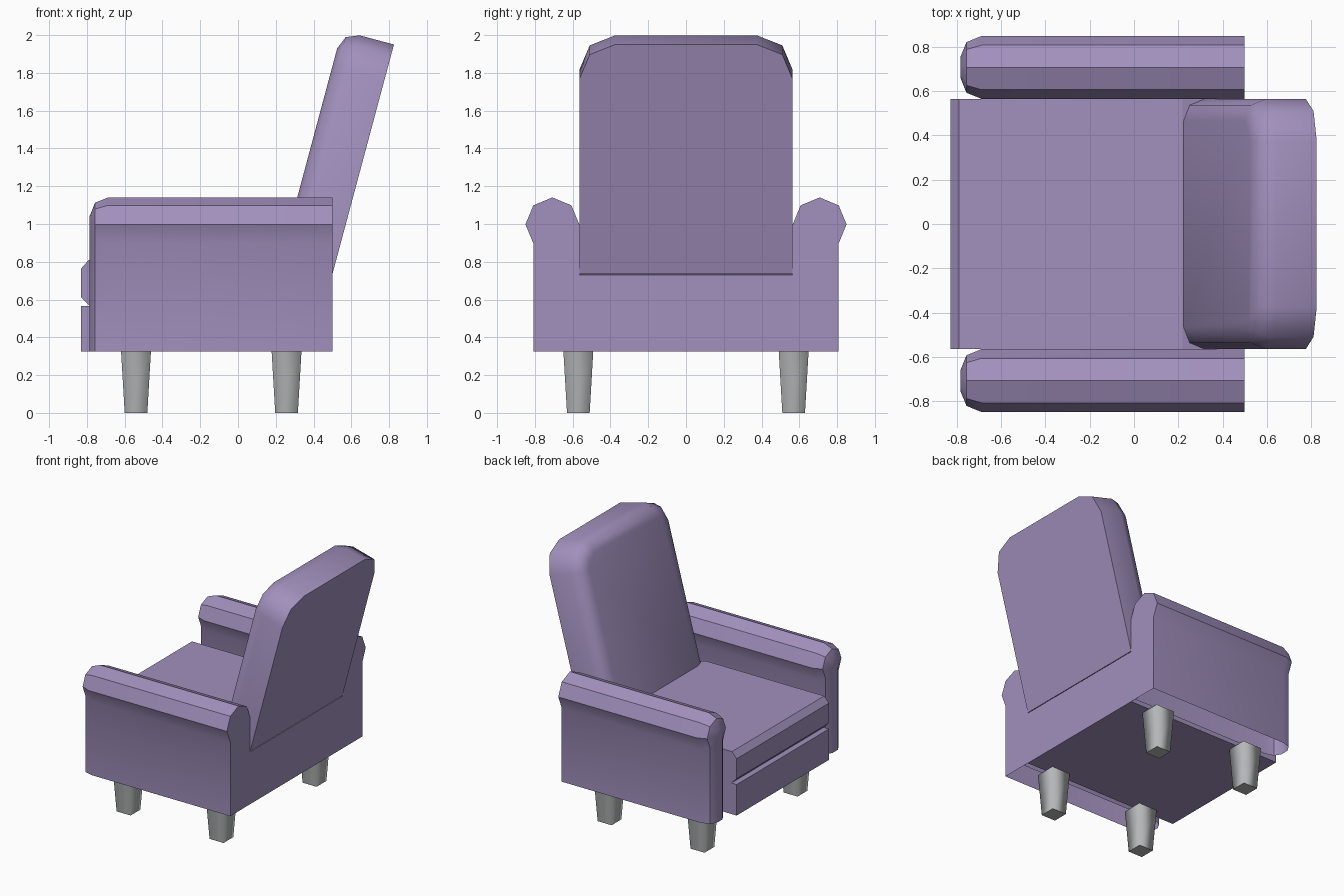
import bpy, bmesh, math
from mathutils import Vector

cube = bpy.data.objects.get("Cube")
if cube:
    bpy.data.objects.remove(cube, do_unlink=True)


def material(name, rgb):
    m = bpy.data.materials.new(name)
    m.use_nodes = True
    m.diffuse_color = (*rgb, 1)
    m.node_tree.nodes["Principled BSDF"].inputs["Base Color"].default_value = (*rgb, 1)
    return m


PURPLE = material("purple fabric", (0.36, 0.28, 0.51))
GREY = material("grey metal", (0.46, 0.47, 0.475))


def loft(name, loops, mat, closed=True, start=True, end=True, smooth=40):
    """Skin a list of equally long point loops and cap the ends."""
    bm = bmesh.new()
    rings = [[bm.verts.new(p) for p in loop] for loop in loops]
    n = len(rings[0])
    for a, b in zip(rings, rings[1:]):
        for i in range(n if closed else n - 1):
            j = (i + 1) % n
            bm.faces.new((a[i], a[j], b[j], b[i]))
    if start:
        bm.faces.new(rings[0])
    if end:
        bm.faces.new(rings[-1])
    bmesh.ops.recalc_face_normals(bm, faces=bm.faces)
    me = bpy.data.meshes.new(name)
    bm.to_mesh(me)
    bm.free()
    me.materials.append(mat)
    ob = bpy.data.objects.new(name, me)
    bpy.context.collection.objects.link(ob)
    bpy.ops.object.select_all(action='DESELECT')
    ob.select_set(True)
    bpy.context.view_layer.objects.active = ob
    bpy.ops.object.shade_smooth_by_angle(angle=math.radians(smooth))
    return ob


BACK, FLOOR, HALF = 0.5, 0.325, 0.565
ROUND = ((0.097, 0), (0.028, 0.028), (0, 0.097))   # depth, inset of a rounded edge


def arm_profile(side, inset=0):
    """Octagonal roll on top of straight walls, from outer to inner foot."""
    r = 0.1425 - inset
    roll = [(0.7075 + r * math.cos(a), 0.998 + r * math.sin(a))
            for a in (math.radians(d) for d in range(-45, 226, 45))]
    pts = [(roll[0][0], FLOOR)] + roll + [(roll[-1][0], FLOOR)]
    return [(side * y, z) for y, z in pts]


# Armrests, rounded at the front and open underneath
for side, label in ((1, "left"), (-1, "right")):
    stations = [(BACK, 0)] + [(-0.785 + d, i) for d, i in ROUND]
    loops = [[(x, y, z) for y, z in arm_profile(side, i)] for x, i in stations]
    arm = loft(label + "_armrest", loops, PURPLE, closed=False, start=False)
    me = arm.data
    # Outward direction of the open shell follows the roll's top face
    top = max(me.polygons, key=lambda p: p.center.z)
    if top.normal.z < 0:
        me.flip_normals()

# One-piece rear panel joining both armrests
half = arm_profile(1)[:-2] + [(HALF, 0.998), (HALF, 0.73)]
outline = half + [(-y, z) for y, z in reversed(half)]
panel = loft("rear_panel", [[(BACK, y, z) for y, z in outline]], PURPLE, end=False)
if panel.data.polygons[0].normal.x < 0:
    panel.data.flip_normals()

# Seat base and cushion: side profiles extruded across the width
base = [(-0.83, FLOOR), (BACK, FLOOR), (BACK, 0.565), (-0.83, 0.565)]
cushion = [(-0.785, 0.565), (BACK, 0.565), (BACK, 0.73), (0.22, 0.81),
           (-0.79, 0.81), (-0.83, 0.765), (-0.83, 0.61)]
for name, prof in (("seat_base", base), ("seat_cushion", cushion)):
    loft(name, [[(x, y, z) for x, z in prof] for y in (-HALF, HALF)], PURPLE, smooth=10)

# Reclined backrest: flat behind, rounded front edge, clipped upper corners
tilt = math.radians(15)
up = Vector((math.sin(tilt), 0, math.cos(tilt)))
back = Vector((math.cos(tilt), 0, -math.sin(tilt)))
origin = Vector((BACK, 0, 0.735))


def backrest_loop(depth, inset):
    w, h = HALF - inset, 1.258 - inset
    r = 0.19 - inset
    half = [(w, 0), (w, h - r), (w - 0.29 * r, h - 0.29 * r), (w - r, h)]
    pts = half + [(-y, u) for y, u in reversed(half)]
    return [origin + back * depth + up * u + Vector((0, y, 0)) for y, u in pts]


sections = [(0, 0)] + [(-0.285 + d, i) for d, i in ROUND]
loft("backrest", [backrest_loop(d, i) for d, i in sections], PURPLE, smooth=50)

# Four square tapered legs, softly shaded around the sides
for x, row in ((-0.54, "front"), (0.257, "rear")):
    for y, label in ((0.57, "left"), (-0.57, "right")):
        corners = ((1, 1), (-1, 1), (-1, -1), (1, -1))
        loops = [[(x + s * r, y + t * r, z) for s, t in corners]
                 for r, z in ((0.06, 0), (0.079, FLOOR))]
        leg = loft(row + "_" + label + "_leg", loops, GREY, smooth=91)
        verts = leg.data.vertices
        for e in leg.data.edges:
            a, b = (verts[i].co.z for i in e.vertices)
            e.use_edge_sharp = abs(a - b) < 0.01
